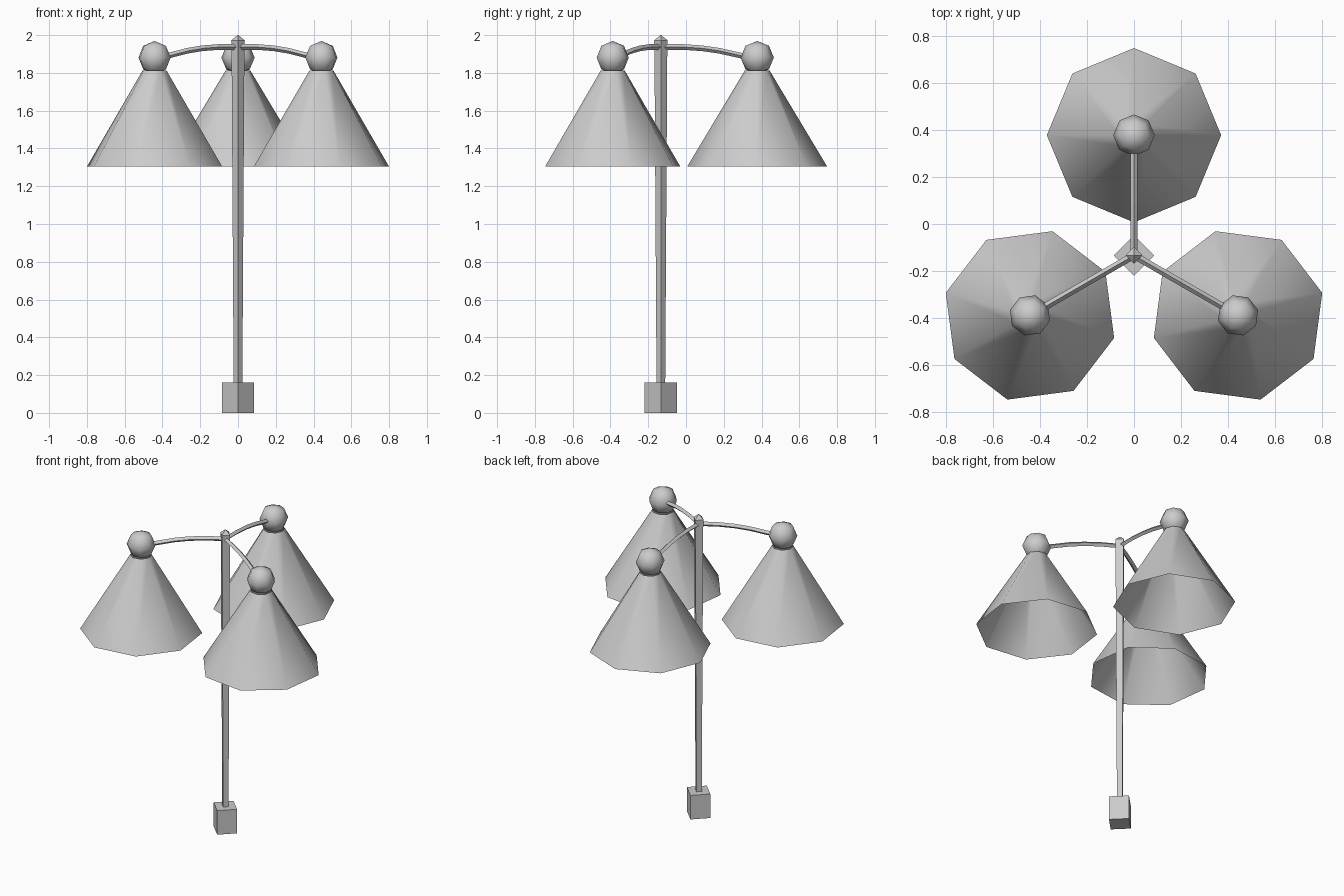
import bpy
import bmesh
from math import sin, cos, tau, radians
from mathutils import Vector, Matrix

if "Cube" in bpy.data.objects:
    bpy.data.objects.remove(bpy.data.objects["Cube"])

GREY = bpy.data.materials.new("plain grey")
GREY.use_nodes = True
COLOUR = (0.6, 0.6, 0.6, 1)
GREY.diffuse_color = COLOUR
GREY.node_tree.nodes["Principled BSDF"].inputs["Base Color"].default_value = COLOUR

POLE = Vector((0, -0.133, 0))
REACH = 0.51


def finish(name, bm, matrix, smooth=False):
    """Turn a bmesh into a placed, coloured object."""
    mesh = bpy.data.meshes.new(name)
    for face in bm.faces:
        face.smooth = smooth
    bm.to_mesh(mesh)
    bm.free()
    mesh.transform(matrix)
    mesh.materials.append(GREY)
    obj = bpy.data.objects.new(name, mesh)
    bpy.context.collection.objects.link(obj)
    return obj


def loft(rings, caps=True):
    """Skin a list of equal-length point rings."""
    bm = bmesh.new()
    loops = [[bm.verts.new(p) for p in ring] for ring in rings]
    for low, high in zip(loops, loops[1:]):
        for i in range(len(low)):
            j = (i + 1) % len(low)
            bm.faces.new((low[i], low[j], high[j], high[i]))
    if caps:
        bm.faces.new(loops[0][::-1])
        bm.faces.new(loops[-1])
        bmesh.ops.recalc_face_normals(bm, faces=bm.faces)
    return bm


def ring(radius, z, sides):
    return [(radius * cos(tau * i / sides), radius * sin(tau * i / sides), z)
            for i in range(sides)]


# Base block and tapered square pole with a pointed tip, corners to the front
at_pole = Matrix.Translation(POLE)
finish("base_block", loft([ring(0.086, 0, 4), ring(0.086, 0.16, 4)]), at_pole)
pole_profile = [(0.022, 0), (0.034, 1.93), (0.036, 1.972), (0.002, 2.0)]
finish("pole", loft([ring(r, z, 4) for r, z in pole_profile]), at_pole)

# Three arms, each with a ball joint and an open eight-sided shade
arm_path = [(0, 1.937), (0.12, 1.937), (0.22, 1.93), (0.31, 1.917), (0.44, 1.888)]
arm_size = 0.015
for name, angle in (("back", 90), ("right", 210), ("left", 330)):
    turn = at_pole @ Matrix.Rotation(radians(angle), 4, "Z")
    lamp = turn @ Matrix.Translation((REACH, 0, 0))

    sections = [[(x, arm_size * cos(tau * i / 4), z + arm_size * sin(tau * i / 4))
                 for i in range(4)] for x, z in arm_path]
    finish(name + "_arm", loft(sections), turn)

    ball = bmesh.new()
    bmesh.ops.create_uvsphere(ball, u_segments=8, v_segments=4, radius=0.088)
    finish(name + "_ball_joint", ball,
           lamp @ Matrix.Translation((0, 0, 1.881)), smooth=True)

    shade = loft([ring(0.37, 1.305, 8), ring(0.066, 1.812, 8)], caps=False)
    finish(name + "_lamp_shade", shade, lamp, smooth=True)
